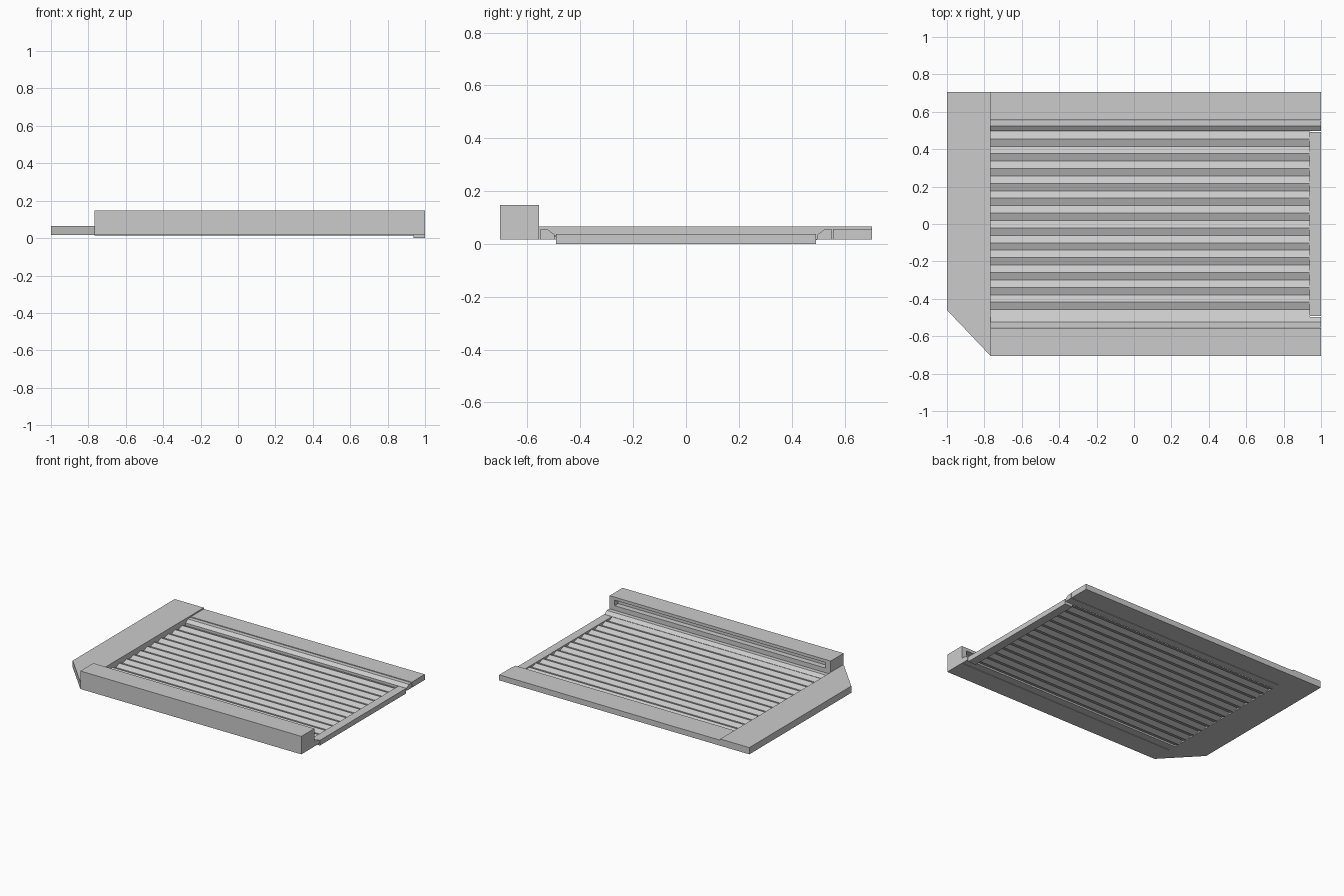
import bpy, bmesh
from mathutils import Vector

if "Cube" in bpy.data.objects:
    bpy.data.objects.remove(bpy.data.objects["Cube"])


def make_object(name, bm):
    bmesh.ops.recalc_face_normals(bm, faces=bm.faces)
    mesh = bpy.data.meshes.new(name)
    bm.to_mesh(mesh)
    bm.free()
    obj = bpy.data.objects.new(name, mesh)
    bpy.context.collection.objects.link(obj)
    return obj


def prism(name, outline, shift):
    """Extrude a flat outline of 3D points along shift."""
    bm = bmesh.new()
    face = bm.faces.new([bm.verts.new(p) for p in outline])
    ext = bmesh.ops.extrude_face_region(bm, geom=[face], use_keep_orig=True)
    moved = [g for g in ext["geom"] if isinstance(g, bmesh.types.BMVert)]
    bmesh.ops.translate(bm, verts=moved, vec=shift)
    return make_object(name, bm)


def along_x(name, profile, x0, x1):
    return prism(name, [(x0, y, z) for y, z in profile], Vector((x1 - x0, 0, 0)))


def rect(y0, y1, z0, z1):
    return [(y0, z0), (y1, z0), (y1, z1), (y0, z1)]


X0, X1 = -0.767, 1.0

# Left end slab with one clipped corner
plan = [(-1, -0.46), (X0, -0.705), (X0, 0.705), (-1, 0.705)]
prism("end_slab", [(x, y, 0.02) for x, y in plan], Vector((0, 0, 0.049)))

# Low slab along the back, cross bar at the right end
along_x("back_slab", rect(0.557, 0.705, 0.02, 0.06), X0, X1)
along_x("cross_bar", rect(-0.493, 0.493, 0.003, 0.04), 0.938, X1)

# Chamfered rails on both sides of the panel
for side, name in ((-1, "front_rail"), (1, "back_rail")):
    profile = [(0.553, 0.02), (0.553, 0.057), (0.523, 0.057), (0.497, 0.038), (0.497, 0.02)]
    along_x(name, [(side * y, z) for y, z in profile], X0, X1)

# Tall front box with a long slot recessed into its inner face
bm = bmesh.new()
bmesh.ops.create_cube(bm, size=1)
for v in bm.verts:
    v.co = ((X0 + X1) / 2 + v.co.x * (X1 - X0), -0.631 + v.co.y * 0.148, 0.085 + v.co.z * 0.13)
inner = max(bm.faces, key=lambda f: f.calc_center_median().y)
bmesh.ops.inset_region(bm, faces=[inner], thickness=0.03, use_even_offset=True)
for v in inner.verts:
    v.co.x = X0 + 0.04 if v.co.x < 0 else X1 - 0.04
    v.co.z = 0.088 if v.co.z < 0.085 else 0.128
ext = bmesh.ops.extrude_face_region(bm, geom=[inner])
bmesh.ops.translate(bm, vec=(0, -0.04, 0),
                    verts=[g for g in ext["geom"] if isinstance(g, bmesh.types.BMVert)])
if inner.is_valid:
    bmesh.ops.delete(bm, geom=[inner], context="FACES_ONLY")
make_object("front_box", bm)

# Corrugated zigzag panel
step = 0.0397
ridge = [(0.495 - i * step, 0.036 if i % 2 else 0.021) for i in range(26)]
under = [(y, z - 0.004) for y, z in reversed(ridge)]
along_x("corrugated_panel", ridge + under, X0, 0.94)

# Rest the model on the ground
for obj in bpy.context.collection.objects:
    obj.location.z = -0.003
